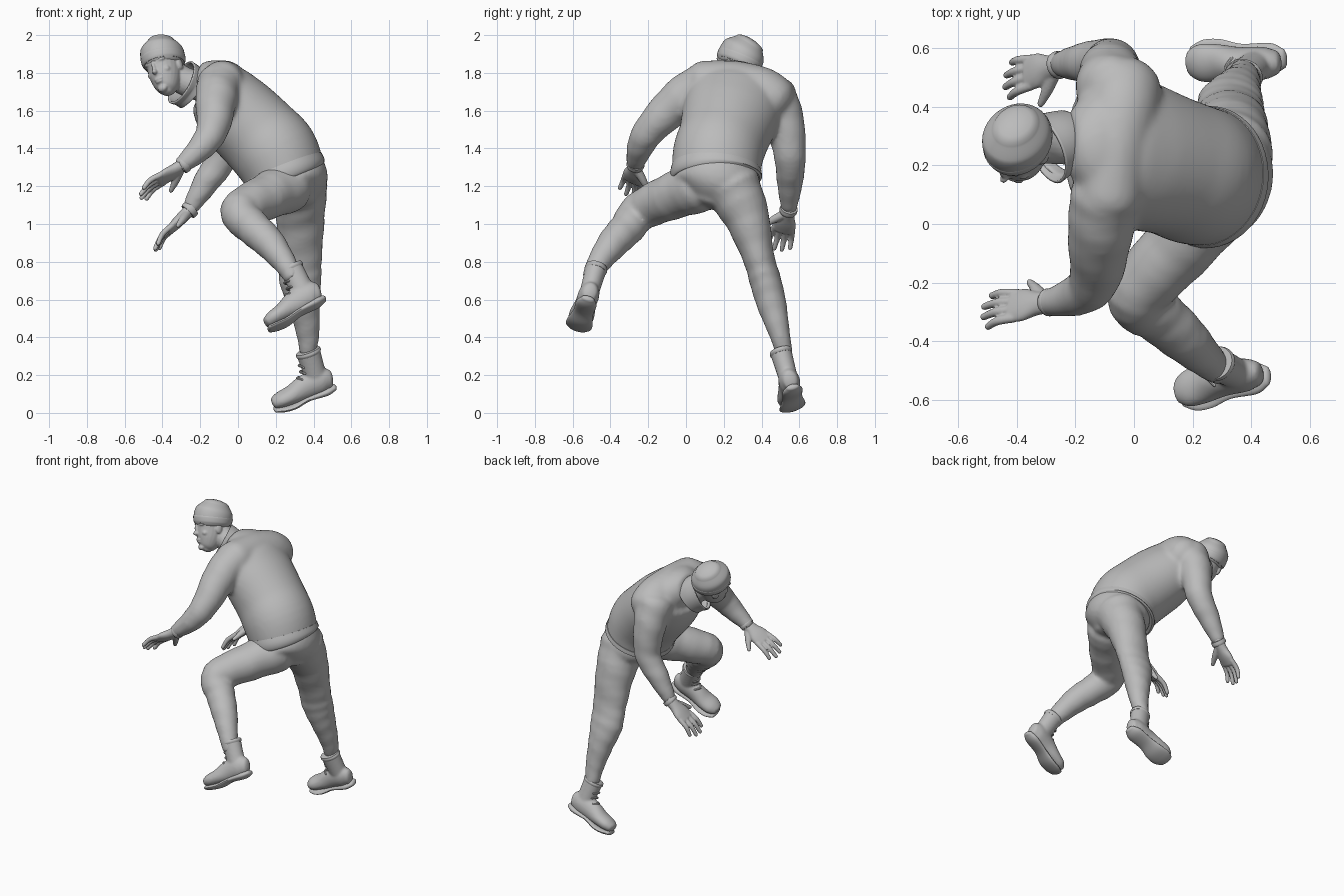
import bpy, bmesh, math
from mathutils import Vector, Matrix

cube = bpy.data.objects.get("Cube")
if cube:
    bpy.data.objects.remove(cube)

grey = bpy.data.materials.new("plain grey")
grey.use_nodes = True
grey.diffuse_color = (0.5, 0.5, 0.5, 1)
for node in grey.node_tree.nodes:
    if node.type == 'BSDF_PRINCIPLED':
        node.inputs["Base Color"].default_value = grey.diffuse_color

WORLD = Matrix.Identity(4)
ACROSS = Vector((0, 1, 0))


def frame(origin, forward, up):
    """Local frame: x forward, y left, z up."""
    f = Vector(forward).normalized()
    left = Vector(up).cross(f).normalized()
    m = Matrix((f, left, f.cross(left))).transposed().to_4x4()
    m.translation = Vector(origin)
    return m


def tube(bm, stations, side=ACROSS, m=WORLD, dome=0.0, n=24, sub=5, folds=0.0):
    """Loft of ellipses through stations (x, y, z, half width, half depth)."""
    p = [Vector(s if len(s) == 5 else (*s, s[-1])) for s in stations]
    path = []
    for i in range(len(p) - 1):
        a, b, c, d = p[max(i - 1, 0)], p[i], p[i + 1], p[min(i + 2, len(p) - 1)]
        for k in range(sub):
            t = k / sub
            path.append((b * 2 + (c - a) * t + (a * 2 - b * 5 + c * 4 - d) * (t * t)
                         + (b * 3 - a - c * 3 + d) * (t * t * t)) * 0.5)
    path.append(p[-1])
    mid = [Vector(q[:3]) for q in path]
    last = len(path) - 1
    rings = []
    for i, q in enumerate(path):
        tan = (mid[min(i + 1, last)] - mid[max(i - 1, 0)]).normalized()
        s = Vector(side)
        s = (s - tan * s.dot(tan)).normalized()
        steps = [(1.0, 0.0)]
        if dome and i in (0, last):
            curve = [(math.cos(t), math.sin(t)) for t in (0, 0.4, 0.8, 1.2, 1.45)]
            sign = 1 if i else -1
            steps = [(c, sign * h * dome * min(q[3], q[4])) for c, h in curve]
            steps = steps if i else steps[::-1]
        for scale, shift in steps:
            ring = []
            for k in range(n):
                ang = math.tau * k / n
                w = scale * (1 + folds * math.sin(i * 1.9 + 2 * math.sin(ang)))
                v = (mid[i] + tan * shift + s * (q[3] * w * math.cos(ang))
                     + tan.cross(s) * (q[4] * w * math.sin(ang)))
                ring.append(bm.verts.new(m @ v))
            rings.append(ring)
    for r1, r2 in zip(rings, rings[1:]):
        for k in range(n):
            j = (k + 1) % n
            bm.faces.new((r1[k], r1[j], r2[j], r2[k]))
    bm.faces.new(rings[0][::-1])
    bm.faces.new(rings[-1])


def ball(bm, loc, size, m=WORLD):
    bmesh.ops.create_uvsphere(bm, u_segments=16, v_segments=10, radius=1,
                              matrix=m @ Matrix.Translation(loc) @ Matrix.Diagonal((*size, 1)))


def finish(name, bm, voxel=0.0, smooth=4):
    """Make the object; a voxel size melts overlapping pieces into one skin."""
    bmesh.ops.recalc_face_normals(bm, faces=bm.faces)
    mesh = bpy.data.meshes.new(name)
    bm.to_mesh(mesh)
    bm.free()
    mesh.materials.append(grey)
    obj = bpy.data.objects.new(name, mesh)
    bpy.context.collection.objects.link(obj)
    bpy.ops.object.select_all(action='DESELECT')
    obj.select_set(True)
    bpy.context.view_layer.objects.active = obj
    bpy.ops.object.shade_smooth_by_angle(angle=math.radians(40))
    if voxel:
        mod = obj.modifiers.new("melt", 'REMESH')
        mod.mode, mod.voxel_size, mod.use_smooth_shade = 'VOXEL', voxel, True
        mod = obj.modifiers.new("relax", 'SMOOTH')
        mod.factor, mod.iterations = 0.5, smooth
    return obj


# Jacket: torso, shoulder yoke and both sleeves
hips = Vector((0.15, 0.95, -0.25))
bm = bmesh.new()
tube(bm, [(.25, .16, 1.26, .235, .215), (.2, .17, 1.37, .24, .23), (.12, .2, 1.46, .24, .225),
          (-.01, .24, 1.59, .26, .215), (-.09, .265, 1.685, .255, .185),
          (-.15, .275, 1.745, .2, .135), (-.22, .28, 1.77, .1, .08)], hips, n=40)
tube(bm, [(-.085, .09, 1.75, .115), (-.07, .25, 1.745, .12), (-.045, .39, 1.705, .13),
          (-.035, .46, 1.66, .13)], (0, 0, 1), dome=.8)
tube(bm, [(-.1, .1, 1.74, .118), (-.115, -.03, 1.66, .112), (-.135, -.19, 1.5, .087),
          (-.2, -.245, 1.4, .07), (-.3, -.27, 1.31, .045)], (0, 0, 1), dome=.6, folds=.02)
tube(bm, [(-.08, .46, 1.685, .122), (-.08, .52, 1.55, .106), (-.085, .55, 1.36, .085),
          (-.17, .55, 1.22, .07), (-.25, .545, 1.09, .045)], dome=.6, folds=.02)
finish("jacket", bm, .013, 10)

# Jacket hem and shirt collar
bm = bmesh.new()
tube(bm, [(.258, .16, 1.24, .23, .212), (.25, .16, 1.26, .243, .224), (.236, .163, 1.295, .238, .222)],
     hips, n=48)
finish("jacket_hem", bm)
bm = bmesh.new()
tube(bm, [(-.23, .28, 1.7, .11, .115), (-.265, .27, 1.73, .115, .12), (-.3, .255, 1.75, .125, .125)], n=32)
bm.faces.ensure_lookup_table()
bmesh.ops.delete(bm, geom=bm.faces[-2:], context='FACES_ONLY')
collar = finish("collar", bm)
collar.modifiers.new("thickness", 'SOLIDIFY').thickness = .01

# Trousers: seat, raised left leg, standing right leg
bm = bmesh.new()
tube(bm, [(.25, .16, 1.29, .2, .2), (.28, .16, 1.21, .228, .2), (.285, .14, 1.13, .15, .13)],
     hips, dome=.4, n=36)
tube(bm, [(.27, .07, 1.2, .14), (.14, -.09, 1.14, .122), (.01, -.245, 1.065, .105), (.08, -.31, .98, .094),
          (.165, -.385, .9, .084), (.25, -.465, .79, .062), (.29, -.5, .72, .05)],
     (.6, -.5, .6), dome=.5, folds=.02)
tube(bm, [(.32, .24, 1.2, .155), (.33, .32, 1.04, .122, .13), (.33, .385, .82, .084, .115),
          (.33, .42, .7, .084, .112), (.35, .455, .57, .078, .085), (.37, .495, .42, .056, .062),
          (.37, .52, .32, .045)], dome=.5, folds=.02)
finish("trousers", bm, .013, 5)

# Boots: rounded upper, shaft, curved sole
boots = {"left": frame((.38, -.54, .54), (-.87, -.17, -.47), (0, .3, 1)),
         "right": frame((.425, .568, .083), (-.94, -.02, -.34), (0, -.25, 1))}
for label, m in boots.items():
    bm = bmesh.new()
    tube(bm, [(-.085, 0, .07, .042, .055), (-.04, 0, .08, .056, .072), (.05, 0, .075, .056, .067),
              (.13, 0, .062, .066, .05), (.19, 0, .057, .066, .043), (.225, 0, .052, .05, .034)],
         m=m, dome=.5)
    tube(bm, [(-.02, 0, .05, .05, .063), (-.025, 0, .14, .052, .06), (-.03, 0, .26, .058, .065)], m=m)
    finish(label + "_boot", bm, .008, 4)

    bm = bmesh.new()
    tube(bm, [(-.095, 0, .022, .036, .018), (-.05, 0, .018, .055, .024), (.05, 0, .018, .054, .018),
              (.13, 0, .006, .069, .018), (.19, 0, .01, .069, .018), (.232, 0, .018, .05, .016)],
         m=m, dome=.8)
    finish(label + "_sole", bm)

    # Laces across the instep and the padded cuff
    bm = bmesh.new()
    for x, z, w in ((.1, .118, .03), (.07, .138, .032), (.045, .165, .032), (.04, .2, .034)):
        tube(bm, [(x - .02, -w, z - .01, .006), (x, 0, z, .007), (x - .02, w, z - .01, .006)],
             (0, 0, 1), m, dome=1, n=8)
    tube(bm, [(-.03, 0, .235, .056, .064), (-.03, 0, .247, .061, .069), (-.03, 0, .26, .058, .066)], m=m)
    finish(label + "_laces_and_cuff", bm)

# Hands: palm, four fingers, thumb (s is the thumb's side)
hands = {"left": (frame((-.3, -.268, 1.308), (-.84, -.09, -.56), (-.4, .45, .75)), -1),
         "right": (frame((-.265, .54, 1.065), (-.7, -.19, -.71), (-.5, .2, .75)), 1)}
for label, (hand, s) in hands.items():
    m = hand @ Matrix.Scale(1.12, 4)
    bm = bmesh.new()
    tube(bm, [(-.03, 0, 0, .034, .03), (.03, 0, 0, .038, .028), (.08, 0, 0, .054, .025),
              (.125, 0, 0, .055, .018)], m=m, dome=.8)
    for i, length in enumerate((.1, .12, .115, .09)):
        y = s * (.042 - .028 * i)
        tube(bm, [(.11, y, 0, .0145), (.12 + length / 2, y * 1.15, .003, .0135),
                  (.12 + length, y * 1.28, -.015, .011)], (0, 1, 0), m, dome=1, n=12)
    tube(bm, [(.02, s * .02, -.008, .022), (.06, s * .06, -.02, .018), (.1, s * .095, -.03, .011)],
         (0, 0, 1), m, dome=1, n=12)
    finish(label + "_hand", bm, .005, 3)
    bm = bmesh.new()
    tube(bm, [(-.03, 0, 0, .046), (-.01, 0, 0, .048), (.002, 0, 0, .044)], m=hand)
    finish(label + "_sleeve_cuff", bm)

# Head and neck
m = frame((-.39, .27, 1.84), (-.52, -.82, .06), (-.27, .25, .9))
bm = bmesh.new()
tube(bm, [(.06, 0, -.155, .03, .035), (.05, 0, -.135, .055, .06), (.03, 0, -.09, .076, .088),
          (.01, 0, -.03, .087, .103), (0, 0, .03, .09, .11), (0, 0, .1, .07, .09)], m=m, dome=.5)
tube(bm, [(-.17, .28, 1.72, .08), (-.28, .28, 1.755, .075), (-.36, .28, 1.81, .07)])
ball(bm, (.118, 0, -.045), (.022, .015, .014), m)
ball(bm, (.11, 0, -.018), (.016, .011, .034), m)
ball(bm, (.106, 0, -.086), (.012, .026, .008), m)
ball(bm, (.104, 0, -.1), (.012, .023, .008), m)
ball(bm, (.09, 0, -.138), (.02, .028, .02), m)
for s in (-1, 1):
    ball(bm, (.087, s * .036, .012), (.02, .032, .01), m)
    ball(bm, (.076, s * .05, -.045), (.02, .02, .018), m)
    ball(bm, (-.005, s * .09, -.025), (.024, .012, .034), m)
finish("head", bm, .005, 5)

# Knitted cap tipped back, with its turned-up band
tilt = m @ Matrix.Rotation(-.2, 4, 'Y')
bm = bmesh.new()
tube(bm, [(0, 0, .01, .106, .121), (0, 0, .05, .113, .128), (-.008, 0, .09, .107, .12),
          (-.015, 0, .13, .075, .088)], m=tilt, dome=.4, n=36)
finish("cap", bm)
bm = bmesh.new()
tube(bm, [(0, 0, .002, .104, .12), (0, 0, .015, .111, .126), (0, 0, .04, .114, .13),
          (0, 0, .05, .112, .127)], m=tilt, n=36)
finish("cap_band", bm)
